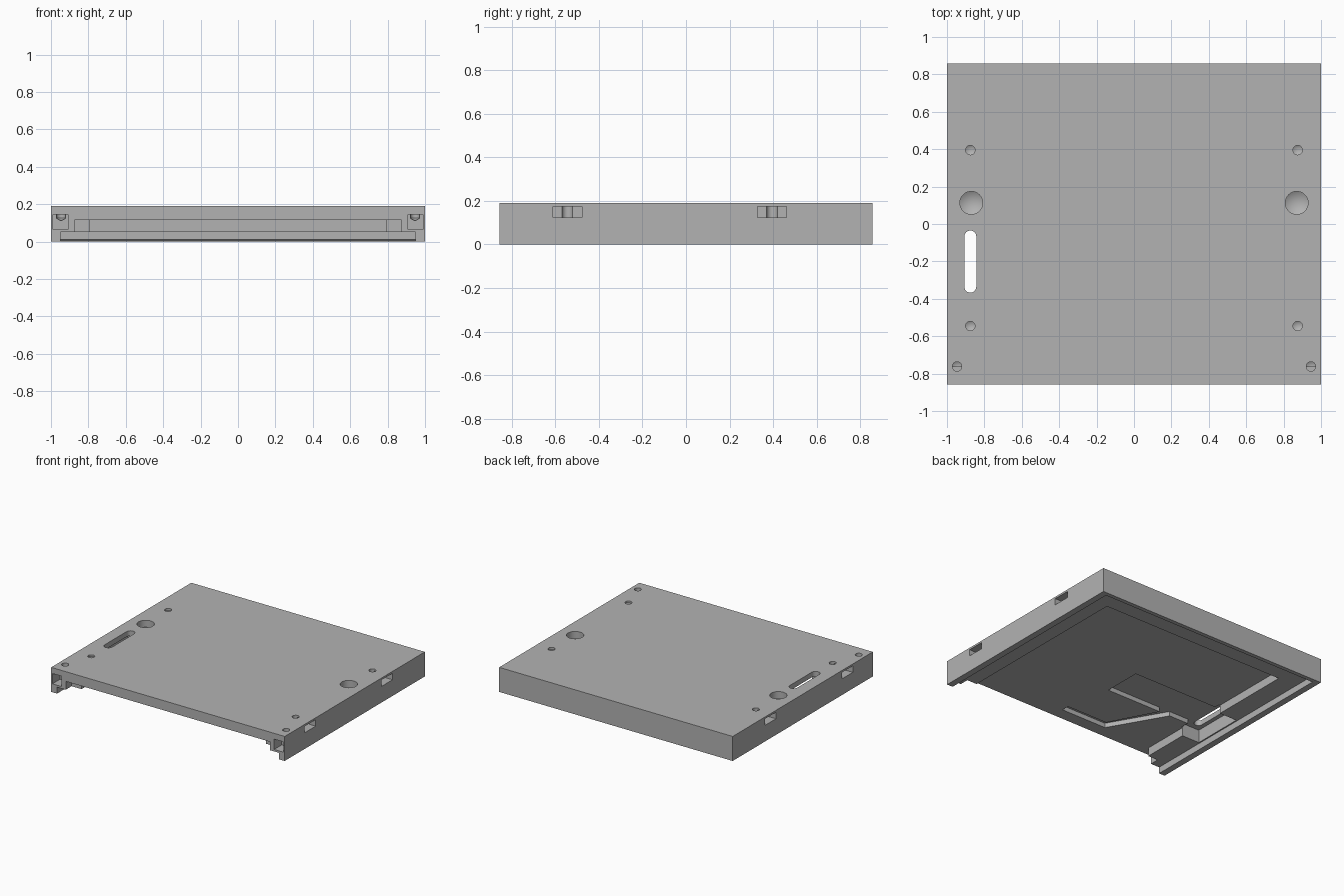
import bpy, bmesh, math
from mathutils import Matrix, Vector

cube = bpy.data.objects.get("Cube")
if cube:
    bpy.data.objects.remove(cube, do_unlink=True)

grey = bpy.data.materials.new("plain grey")
grey.use_nodes = True
colour = (0.45, 0.45, 0.45, 1)
grey.diffuse_color = colour
grey.node_tree.nodes["Principled BSDF"].inputs["Base Color"].default_value = colour

cutters = []


def add_object(name, bm):
    bmesh.ops.recalc_face_normals(bm, faces=bm.faces)
    mesh = bpy.data.meshes.new(name)
    bm.to_mesh(mesh)
    bm.free()
    mesh.materials.append(grey)
    obj = bpy.data.objects.new(name, mesh)
    bpy.context.scene.collection.objects.link(obj)
    return obj


def prism(name, points, low, high, along_x=False):
    """Extrude an outline: (x, y) along z, or (y, z) along x."""
    bm = bmesh.new()
    place = (lambda a, b: (low, a, b)) if along_x else (lambda a, b: (a, b, low))
    face = bm.faces.new([bm.verts.new(place(*p)) for p in points])
    shift = Vector((high - low, 0, 0)) if along_x else Vector((0, 0, high - low))
    moved = bmesh.ops.extrude_face_region(bm, geom=[face])["geom"]
    bmesh.ops.translate(bm, vec=shift, verts=[v for v in moved if isinstance(v, bmesh.types.BMVert)])
    return add_object(name, bm)


def box(name, x, y, z):
    return prism(name, [(x[0], y[0]), (x[1], y[0]), (x[1], y[1]), (x[0], y[1])], *z)


def drill(name, x, y, radius, depth, top):
    """Blind hole with a pointed drill tip."""
    bm = bmesh.new()
    tip = radius * 0.6
    profile = [(0, top + 0.02), (radius, top + 0.02), (radius, top - depth + tip), (0, top - depth)]
    verts = [bm.verts.new((r, 0, z)) for r, z in profile]
    edges = [bm.edges.new(pair) for pair in zip(verts, verts[1:])]
    bmesh.ops.spin(bm, geom=verts + edges, axis=(0, 0, 1), cent=(0, 0, 0),
                   steps=32, angle=math.tau)
    bmesh.ops.remove_doubles(bm, verts=bm.verts, dist=1e-5)
    bmesh.ops.transform(bm, matrix=Matrix.Translation((x, y, 0)), verts=bm.verts)
    return add_object(name, bm)


# Solid cover block
HALF, DEPTH, TOP = 1.0, 0.857, 0.19
cover = box("cover_plate", (-HALF, HALF), (-DEPTH, DEPTH), (0, TOP))

# Shallow lower recess with a chamfered rear lip
cutters.append(prism("lower_recess", [(-0.95, -0.05), (0.825, -0.05), (0.825, 0), (0.81, 0.012),
                                      (0.81, 0.05), (-0.95, 0.05)], -0.95, 0.95, True))
# Main cavity, wider at the open front
cutters.append(box("main_cavity", (-0.79, 0.79), (-0.95, 0.645), (0.02, 0.115)))
cutters.append(box("front_opening", (-0.875, 0.875), (-0.95, -0.785), (0.02, 0.115)))

# Cable recess, pocket and bent groove in the ceiling
cutters.append(box("cable_pocket", (-0.94, -0.78), (-0.41, 0), (0.02, 0.15)))
cutters.append(box("ceiling_recess", (-0.82, -0.05), (-0.34, -0.04), (0.09, 0.15)))
cutters.append(prism("cable_groove", [(0.02, -0.76), (0.02, -0.70), (-0.33, -0.70), (-0.52, -0.345),
                                      (-0.52, -0.3), (-0.61, -0.3), (-0.61, -0.345),
                                      (-0.37, -0.76)], 0.09, 0.15))

# Rounded through slot
ends = [(-0.875, -0.067, 0), (-0.875, -0.335, math.pi)]
outline = [(cx + 0.032 * math.cos(start + math.pi * i / 12),
            cy + 0.032 * math.sin(start + math.pi * i / 12))
           for cx, cy, start in ends for i in range(13)]
cutters.append(prism("long_slot", outline, 0.03, 0.25))

# Mirrored screw holes, side windows and front sockets
for side in (-1, 1):
    for y in (0.395, -0.545):
        cutters.append(drill("screw_hole", side * 0.875, y, 0.025, 0.08, TOP))
        cutters.append(box("side_window", sorted((side * 0.87, side * 1.1)),
                           (y - 0.067, y + 0.067), (0.125, 0.175)))
    cutters.append(drill("front_screw_hole", side * 0.946, -0.762, 0.025, 0.08, TOP))
    cutters.append(drill("large_hole", side * 0.87, 0.113, 0.061, 0.09, TOP))
    cutters.append(box("front_socket", sorted((side * 0.91, side * 0.99)),
                       (-0.95, -0.765), (0.065, 0.145)))

# Carve everything out of the block
for cutter in cutters:
    cutter.hide_render = True
    cut = cover.modifiers.new(cutter.name, "BOOLEAN")
    cut.operation = "DIFFERENCE"
    cut.solver = "EXACT"
    cut.object = cutter
bpy.context.view_layer.update()
carved = bpy.data.meshes.new_from_object(cover.evaluated_get(bpy.context.evaluated_depsgraph_get()))
cover.modifiers.clear()
cover.data = carved
for cutter in cutters:
    bpy.data.objects.remove(cutter, do_unlink=True)

# Smooth the round holes, keep the edges sharp
bpy.context.view_layer.objects.active = cover
cover.select_set(True)
bpy.ops.object.shade_smooth_by_angle(angle=math.radians(30))
